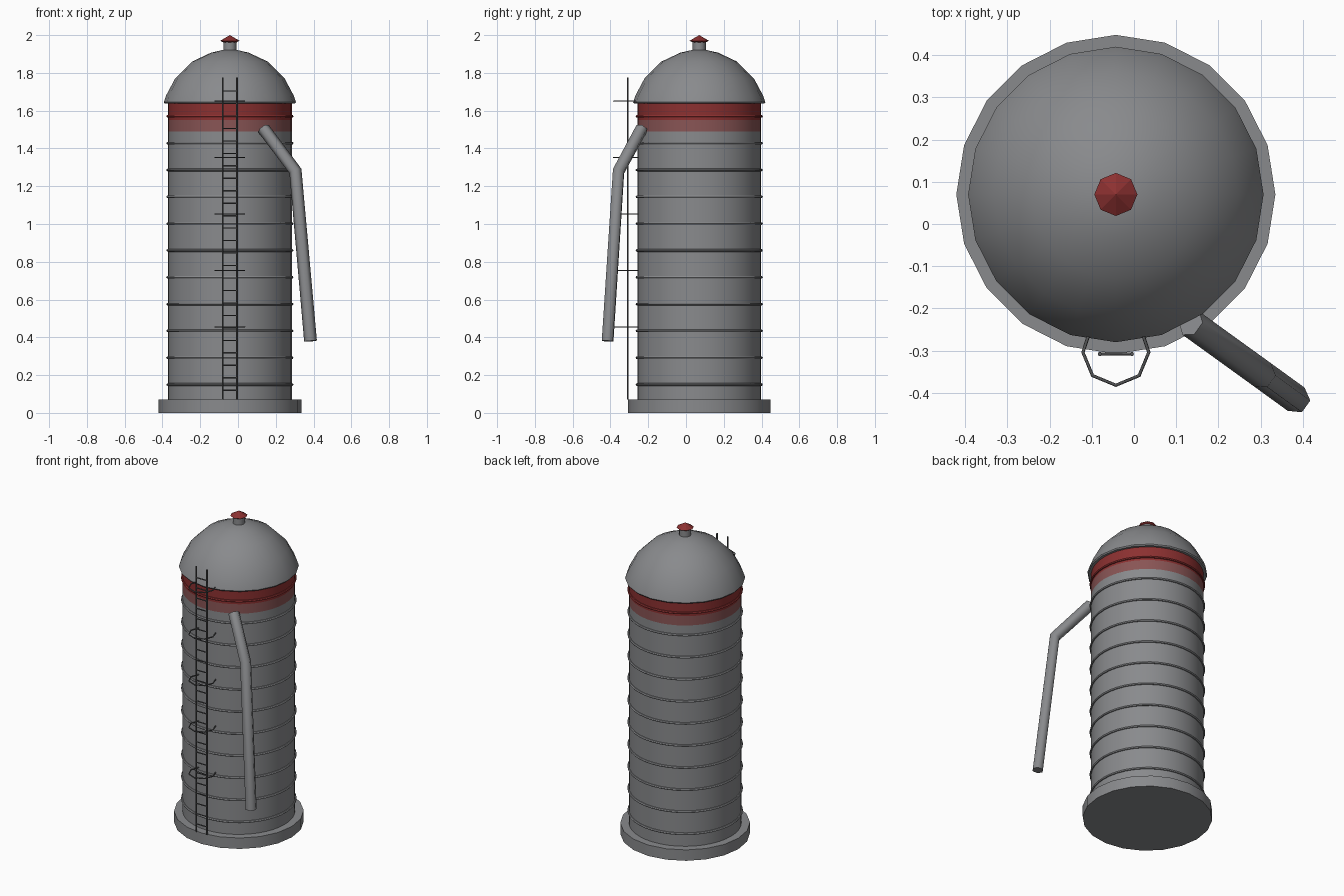
import bpy, bmesh
from math import sin, cos, pi, radians
from mathutils import Vector

cube = bpy.data.objects.get("Cube")
if cube:
    bpy.data.objects.remove(cube, do_unlink=True)

CX, CY = -0.043, 0.07  # silo axis


def material(name, rgb):
    m = bpy.data.materials.new(name)
    m.use_nodes = True
    m.diffuse_color = (*rgb, 1)
    m.node_tree.nodes["Principled BSDF"].inputs["Base Color"].default_value = (*rgb, 1)
    return m


steel = material("steel grey", (0.25, 0.255, 0.265))
dark = material("dark steel", (0.09, 0.092, 0.095))
red = material("barn red", (0.26, 0.03, 0.03))
faded = material("faded red", (0.25, 0.09, 0.09))


def finish(name, mesh, mats, smooth=None):
    ob = bpy.data.objects.new(name, mesh)
    bpy.context.collection.objects.link(ob)
    for m in mats:
        mesh.materials.append(m)
    if smooth:
        bpy.ops.object.select_all(action='DESELECT')
        ob.select_set(True)
        bpy.context.view_layer.objects.active = ob
        bpy.ops.object.shade_smooth_by_angle(angle=radians(smooth))
    return ob


def lathe(name, profile, sides, mats, smooth=40):
    """Turn a bottom-to-top (radius, z) profile around the silo axis, closed at both ends."""
    bm = bmesh.new()
    rings = []
    for r, z in profile:
        rings.append([bm.verts.new((CX + r * cos(2 * pi * i / sides),
                                    CY + r * sin(2 * pi * i / sides), z))
                      for i in range(sides)])
    for a, b in zip(rings, rings[1:]):
        for i in range(sides):
            j = (i + 1) % sides
            bm.faces.new((a[i], a[j], b[j], b[i]))
    bm.faces.new(rings[0][::-1])
    bm.faces.new(rings[-1])
    bmesh.ops.remove_doubles(bm, verts=bm.verts, dist=0.0001)
    mesh = bpy.data.meshes.new(name)
    bm.to_mesh(mesh)
    bm.free()
    return finish(name, mesh, mats, smooth)


def tube(name, paths, radius, mat, res=1, smooth=None):
    """Sweep a round section along one or more polylines."""
    cu = bpy.data.curves.new(name, 'CURVE')
    cu.dimensions = '3D'
    cu.bevel_depth = radius
    cu.bevel_resolution = res
    cu.use_fill_caps = True
    for pts in paths:
        sp = cu.splines.new('POLY')
        sp.points.add(len(pts) - 1)
        for p, co in zip(sp.points, pts):
            p.co = (*co, 1)
    tmp = bpy.data.objects.new(name + "_path", cu)
    bpy.context.collection.objects.link(tmp)
    bpy.context.view_layer.update()
    mesh = bpy.data.meshes.new_from_object(
        tmp.evaluated_get(bpy.context.evaluated_depsgraph_get()))
    bpy.data.objects.remove(tmp, do_unlink=True)
    mesh.name = name
    mesh.materials.clear()
    return finish(name, mesh, [mat], smooth)


# Foundation and wall, with the painted band at the top of the wall
lathe("foundation", [(0.378, 0), (0.378, 0.07)], 20, [steel])
R = 0.328
wall = lathe("wall", [(R, 0.06), (R, 1.49), (R, 1.55), (R, 1.645)], 40,
             [steel, faded, red])
for f in wall.data.polygons:
    if abs(f.normal.z) < 0.5:
        f.material_index = 2 if f.center.z > 1.55 else 1 if f.center.z > 1.49 else 0

# Hoops around the wall
for k in range(11):
    z = 0.15 + 0.142 * k
    lathe(f"wall_hoop_{k + 1}", [(R - 0.005, z - 0.008), (R + 0.005, z - 0.006),
                                 (R + 0.009, z), (R + 0.005, z + 0.006),
                                 (R - 0.005, z + 0.008)], 40,
          [red if z > 1.55 else steel])

# Dome roof, vent neck and vent cap
lathe("dome", [(0.345, 1.638), (0.35, 1.645), (0.338, 1.68), (0.29, 1.77),
               (0.2, 1.86), (0.1, 1.907), (0.0, 1.93)], 20, [steel])
lathe("vent_neck", [(0.035, 1.9), (0.035, 1.97)], 12, [steel])
lathe("vent_cap", [(0.036, 1.962), (0.051, 1.97), (0.0, 2.0)], 8, [red], smooth=None)

# Unloading chute
tube("chute", [[(0.135, -0.235, 1.505), (0.304, -0.357, 1.28), (0.384, -0.415, 0.38)]],
     0.034, steel)

# Ladder
LY, HALF = -0.308, 0.038
tube("ladder_rails", [[(CX + s * HALF, LY, 0.07), (CX + s * HALF, LY, 1.775)]
                      for s in (-1, 1)], 0.005, dark)
tube("ladder_rungs", [[(CX - HALF, LY, 0.12 + 0.066 * i), (CX + HALF, LY, 0.12 + 0.066 * i)]
                      for i in range(25)], 0.0035, dark)

# Safety cage hoops, each tied back to the wall
cage = []
for k in range(5):
    z = 0.455 + 0.299 * k
    arc = [(CX + 0.078 * cos(a), -0.304 - 0.078 * sin(a), z)
           for a in (pi * i / 4 for i in range(5))]
    cage.append([(CX + 0.06, -0.25, z)] + arc + [(CX - 0.06, -0.25, z)])
tube("safety_cage", cage, 0.004, dark)
